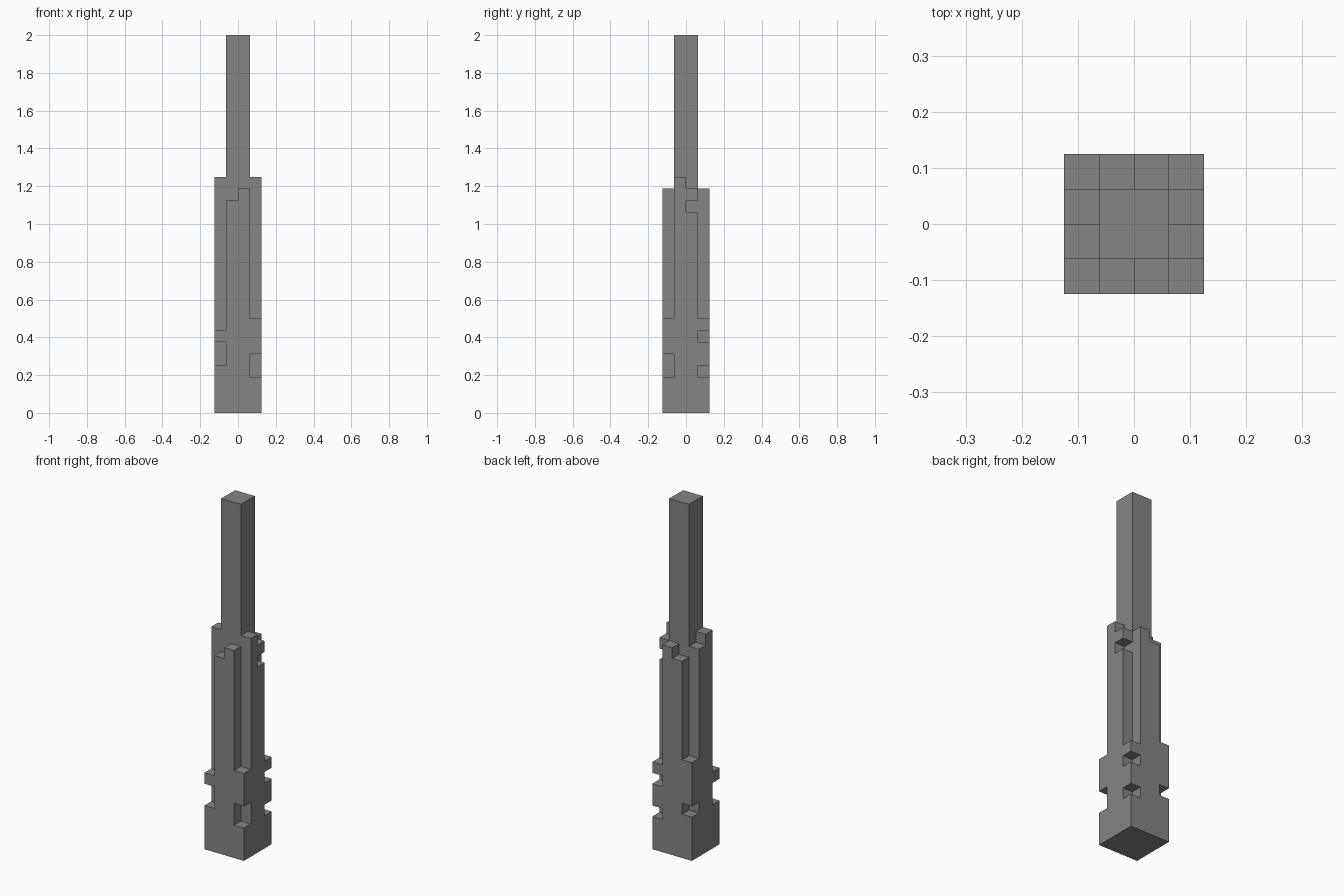
import bpy
import bmesh
from mathutils import Vector

U = 1 / 16  # block size

cube = bpy.data.objects.get("Cube")
if cube:
    bpy.data.objects.remove(cube, do_unlink=True)

# One plain grey material
grey = bpy.data.materials.new("stone_grey")
grey.use_nodes = True
colour = (0.235, 0.235, 0.235, 1)
grey.diffuse_color = colour
bsdf = grey.node_tree.nodes["Principled BSDF"]
bsdf.inputs["Base Color"].default_value = colour
bsdf.inputs["Roughness"].default_value = 0.9


def block_part(name, boxes):
    """Make one object from boxes given as (low corner, high corner) in blocks."""
    bm = bmesh.new()
    for low, high in boxes:
        low, high = Vector(low) * U, Vector(high) * U
        verts = bmesh.ops.create_cube(bm, size=1)["verts"]
        bmesh.ops.scale(bm, vec=high - low, verts=verts)
        bmesh.ops.translate(bm, vec=(low + high) / 2, verts=verts)
    mesh = bpy.data.meshes.new(name)
    bm.to_mesh(mesh)
    bm.free()
    mesh.materials.append(grey)
    obj = bpy.data.objects.new(name, mesh)
    bpy.context.collection.objects.link(obj)


def column(x, y, spans):
    """Single-block-wide column, solid over each (bottom, top) span."""
    return [((x, y, a), (x + 1, y + 1, b)) for a, b in spans]


BASE = 3

# Square foot and tall central shaft
block_part("base", [((-2, -2, 0), (2, 2, BASE))])
block_part("shaft", [((-1, -1, BASE), (1, 1, 32))])

# Pairs of ribs against each face of the shaft, with stepped tops
block_part("front_ribs", column(-1, -2, [(BASE, 18)]) + column(0, -2, [(BASE, 19)]))
block_part("back_ribs", column(-1, 1, [(BASE, 18)]) + column(0, 1, [(BASE, 19)]))
block_part("left_ribs", column(1, -1, [(BASE, 20)])
           + column(1, 0, [(BASE, 17), (18, 19)]))
block_part("right_ribs", column(-2, -1, [(BASE, 20)]) + column(-2, 0, [(BASE, 19)]))

# Notched corner blocks above the base
block_part("front_right_corner", column(-2, -2, [(BASE, 4), (6, 7)]))
block_part("front_left_corner", column(1, -2, [(5, 8)]))
block_part("back_left_corner", column(1, 1, [(4, 6), (7, 8)]))
block_part("back_right_corner", column(-2, 1, [(BASE, 4), (5, 9)]))
